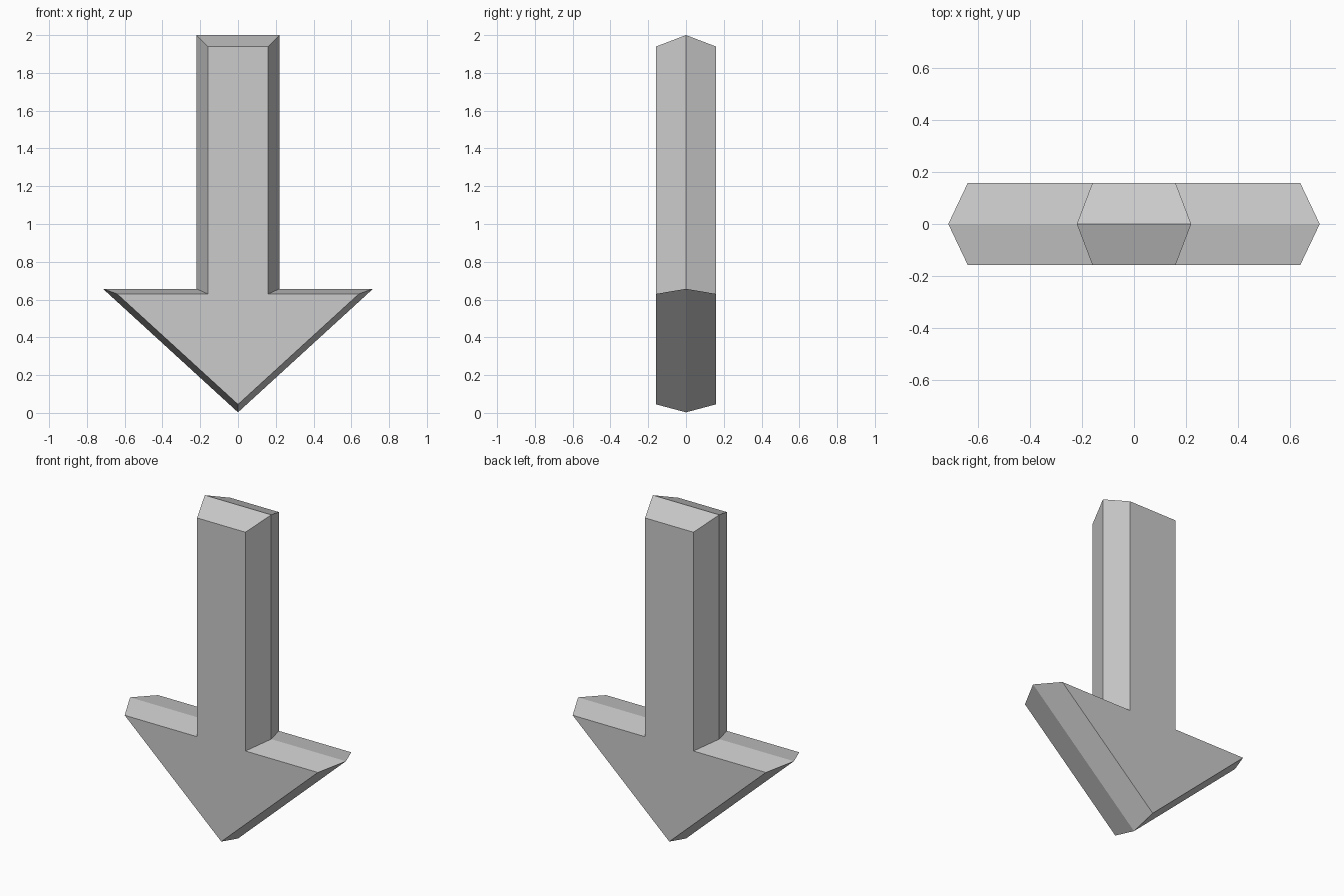
import bpy, bmesh

if "Cube" in bpy.data.objects:
    bpy.data.objects.remove(bpy.data.objects["Cube"])

# Right half outlines (x, z): tip, barb, inner corner, shaft top
MID = [(0, 0.003), (0.715, 0.657), (0.22, 0.657), (0.22, 2.0)]
FACE = [(0, 0.045), (0.64, 0.63), (0.16, 0.63), (0.16, 1.94)]
HALF_DEPTH = 0.158


def ring(bm, half, y):
    """Mirror a half outline into a closed loop of vertices at depth y."""
    outline = half + [(-x, z) for x, z in reversed(half[1:])]
    return [bm.verts.new((x, y, z)) for x, z in outline]


# Arrow: wide middle outline tapering to smaller front and back faces
bm = bmesh.new()
front = ring(bm, FACE, -HALF_DEPTH)
middle = ring(bm, MID, 0)
back = ring(bm, FACE, HALF_DEPTH)
n = len(front)
for a, b in ((front, middle), (middle, back)):
    for i in range(n):
        j = (i + 1) % n
        bm.faces.new((a[i], b[i], b[j], a[j]))
bm.faces.new(front)
bm.faces.new(back[::-1])
bmesh.ops.recalc_face_normals(bm, faces=bm.faces)

mesh = bpy.data.meshes.new("down_arrow")
bm.to_mesh(mesh)
bm.free()
bpy.context.collection.objects.link(bpy.data.objects.new("down_arrow", mesh))
